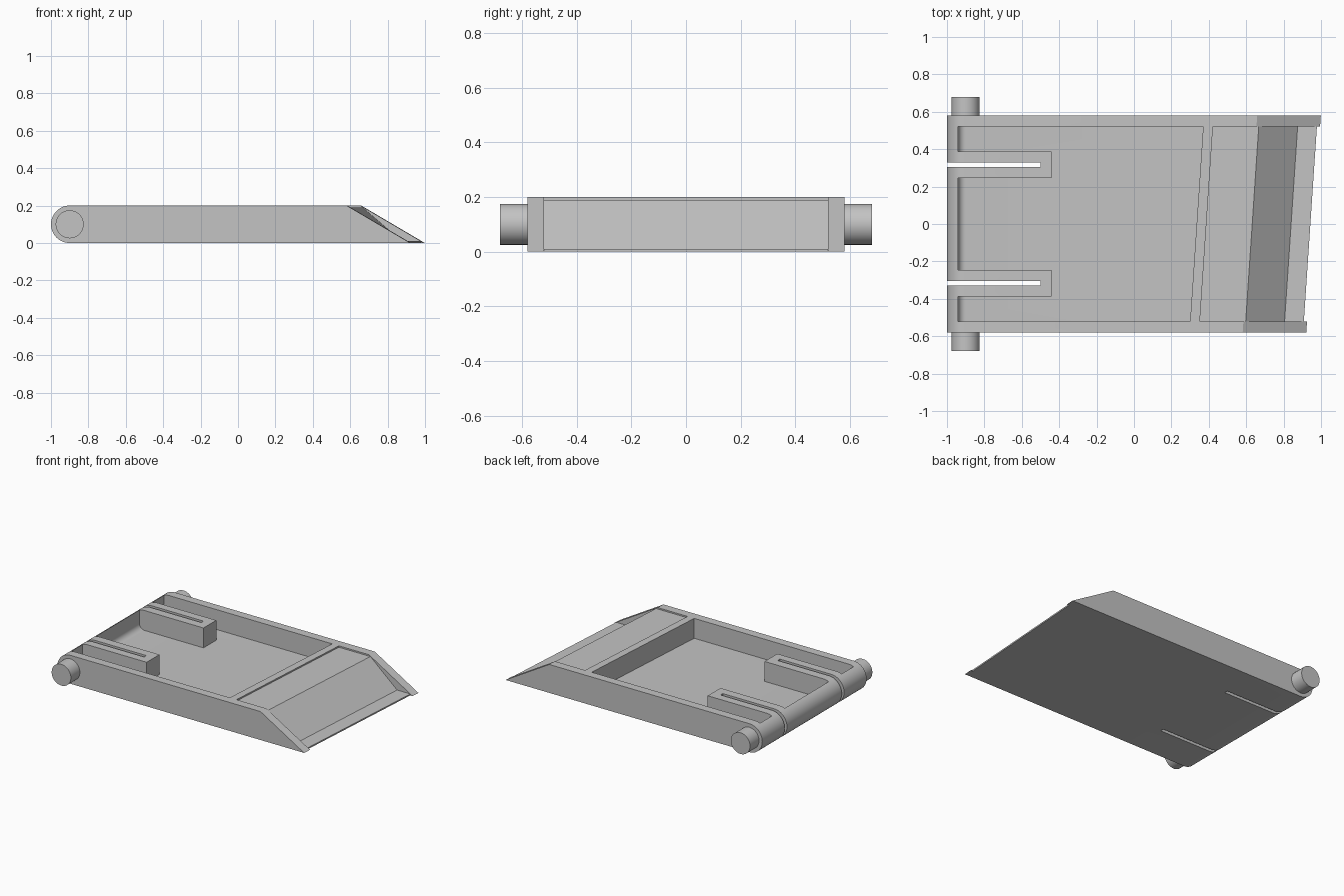
import bpy, bmesh, math

if "Cube" in bpy.data.objects:
    bpy.data.objects.remove(bpy.data.objects["Cube"], do_unlink=True)

SKEW = 0.067       # slant of the ramp end across the width
HALF = 0.58        # half width of the body
WALL = 0.06
END_X, MID_Z, END_R = -0.9, 0.1, 0.1   # rounded hinge end

gray = bpy.data.materials.new("plain_gray")
gray.use_nodes = True
gray.diffuse_color = (0.55, 0.55, 0.55, 1)
gray.node_tree.nodes["Principled BSDF"].inputs["Base Color"].default_value = gray.diffuse_color


def arc(radius, start, end, steps):
    """Points on an arc around the hinge axis, angles in degrees."""
    angles = [math.radians(start + (end - start) * i / steps) for i in range(steps + 1)]
    return [(END_X + radius * math.cos(a), MID_Z + radius * math.sin(a)) for a in angles]


def extrude(name, profile, y0, y1):
    """Extrude an x-z profile along y, slanting everything on the ramp half."""
    bm = bmesh.new()
    rings = [[bm.verts.new((x + (SKEW * y if x > 0 else 0), y, z)) for x, z in profile]
             for y in (y0, y1)]
    bm.faces.new(rings[0])
    bm.faces.new(rings[1][::-1])
    for i in range(len(profile)):
        j = (i + 1) % len(profile)
        bm.faces.new((rings[0][i], rings[1][i], rings[1][j], rings[0][j]))
    bmesh.ops.recalc_face_normals(bm, faces=bm.faces)
    mesh = bpy.data.meshes.new(name)
    bm.to_mesh(mesh)
    bm.free()
    mesh.materials.append(gray)
    obj = bpy.data.objects.new(name, mesh)
    bpy.context.collection.objects.link(obj)
    return obj


def rect(x0, x1, z0, z1):
    return [(x0, z0), (x1, z0), (x1, z1), (x0, z1)]


def activate(obj):
    bpy.ops.object.select_all(action='DESELECT')
    obj.select_set(True)
    bpy.context.view_layer.objects.active = obj


def cut(target, cutter):
    mod = target.modifiers.new("cut", 'BOOLEAN')
    mod.operation, mod.solver, mod.object = 'DIFFERENCE', 'EXACT', cutter
    activate(target)
    bpy.ops.object.modifier_apply(modifier=mod.name)
    bpy.data.objects.remove(cutter, do_unlink=True)


# Body: rounded at the hinge end, wedge at the other
body = extrude("ramp_body", arc(END_R, 90, 270, 24) + [(0.96, 0), (0.62, 0.2)], -HALF, HALF)

# Open tray, leaving two solid blocks behind the hinge wall
inner = HALF - WALL
pocket_profile = [(END_X - END_R + WALL, 0.3)] + arc(END_R - WALL, 180, 270, 8)
pocket = extrude("tray_cutter", pocket_profile + [(0.335, WALL), (0.335, 0.3)], -inner, inner)
for side in (-1, 1):
    cut(pocket, extrude("block_cutter", rect(-1.1, -0.44, -0.1, 0.4), side * 0.245, side * 0.387))
cut(body, pocket)

# Recessed deck, ramp and lip between the side rails
deck = [(0.387, 0.19), (0.632, 0.19), (0.84, 0.01), (0.943, 0.01),
        (0.943, -0.1), (1.2, -0.1), (1.2, 0.4), (0.387, 0.4)]
cut(body, extrude("deck_cutter", deck, -inner, inner))

# Through slots in the blocks
for side in (-1, 1):
    cut(body, extrude("slot_cutter", rect(-1.1, -0.5, -0.1, 0.4), side * 0.305, side * 0.33))

# Hinge pins on both sides
pins = [extrude(name, arc(0.075, 0, 360, 32)[:-1], side * HALF, side * 0.68)
        for name, side in (("right_side_pin", -1), ("left_side_pin", 1))]

for obj in [body] + pins:
    activate(obj)
    bpy.ops.object.shade_smooth_by_angle(angle=math.radians(25))
